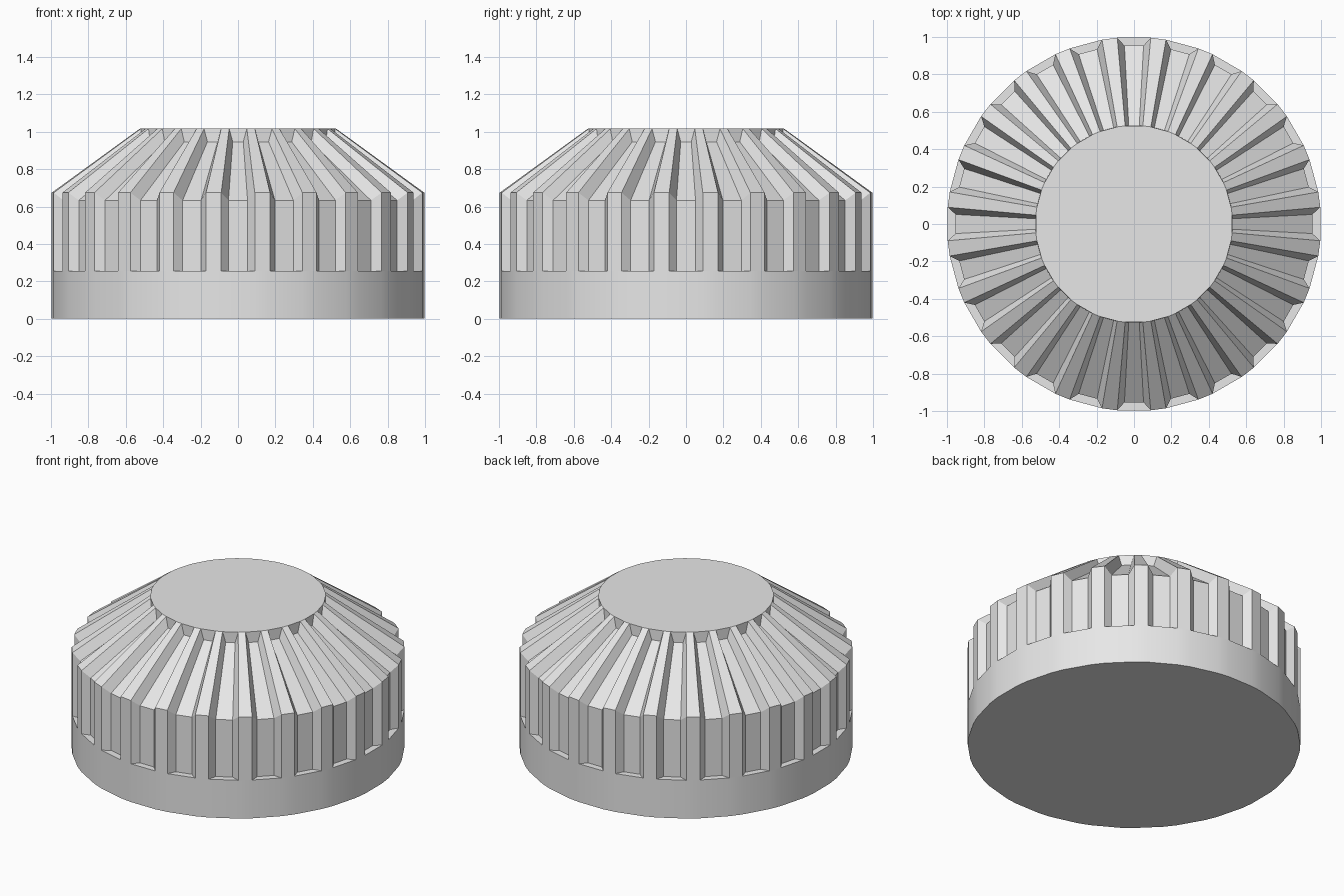
import bpy, bmesh, math

if "Cube" in bpy.data.objects:
    bpy.data.objects.remove(bpy.data.objects["Cube"])

N = 24                      # grooves around the cap
PITCH = 2 * math.pi / N
OUT, IN = 0.0898, 0.0535    # half angles of groove mouth and groove floor
START = -math.pi / 2        # one groove faces the front
R_TOP, R_FLOOR = 0.527, 0.955
Z_LEDGE, Z_SHOULDER, Z_TOP = 0.254, 0.674, 1.016
Z_FLOOR_SHOULDER, Z_FLOOR_TOP = 0.633, 0.946

mat = bpy.data.materials.new("light_grey")
mat.diffuse_color = (0.8, 0.8, 0.8, 1)
mat.use_nodes = True
mat.node_tree.nodes["Principled BSDF"].inputs["Base Color"].default_value = mat.diffuse_color

bm = bmesh.new()


def ring(r, z, half):
    """Left and right vertices of each groove on one level."""
    return [[bm.verts.new((r * math.cos(a), r * math.sin(a), z))
             for a in (START + i * PITCH - half, START + i * PITCH + half)]
            for i in range(N)]


bottom = ring(1, 0, OUT)
ledge = ring(1, Z_LEDGE, OUT)
shoulder = ring(1, Z_SHOULDER, OUT)
top = ring(R_TOP, Z_TOP, OUT)
f_ledge = ring(R_FLOOR, Z_LEDGE, IN)
f_shoulder = ring(R_FLOOR, Z_FLOOR_SHOULDER, IN)
f_top = ring(R_TOP, Z_FLOOR_TOP, IN)

smooth = []
for i in range(N):
    j = (i + 1) % N
    # Plain band at the base
    smooth.append(bm.faces.new((bottom[i][0], bottom[i][1], ledge[i][1], ledge[i][0])))
    smooth.append(bm.faces.new((bottom[i][1], bottom[j][0], ledge[j][0], ledge[i][1])))
    # Rib: upright face and sloping face
    for lo, hi in ((ledge, shoulder), (shoulder, top)):
        bm.faces.new((lo[i][1], lo[j][0], hi[j][0], hi[i][1]))
    # Groove: ledge, floor, sloping floor and upper end wall
    for lo, hi in ((ledge, f_ledge), (f_ledge, f_shoulder), (f_shoulder, f_top), (f_top, top)):
        bm.faces.new((lo[i][0], lo[i][1], hi[i][1], hi[i][0]))
    # Groove side walls
    for s in (0, 1):
        bm.faces.new((ledge[i][s], f_ledge[i][s], f_shoulder[i][s], shoulder[i][s]))
        bm.faces.new((shoulder[i][s], f_shoulder[i][s], f_top[i][s], top[i][s]))

# Flat bottom and top discs
bm.faces.new([v for pair in bottom for v in pair])
bm.faces.new([v for pair in top for v in pair])
bmesh.ops.recalc_face_normals(bm, faces=bm.faces[:])

# Base band is smooth, kept crisp at its rims
for f in smooth:
    f.smooth = True
for e in bm.edges:
    if len(e.link_faces) == 2 and e.calc_face_angle() > math.radians(25):
        e.smooth = False

mesh = bpy.data.meshes.new("ribbed_cap")
bm.to_mesh(mesh)
bm.free()
mesh.materials.append(mat)
bpy.context.collection.objects.link(bpy.data.objects.new("ribbed_cap", mesh))
